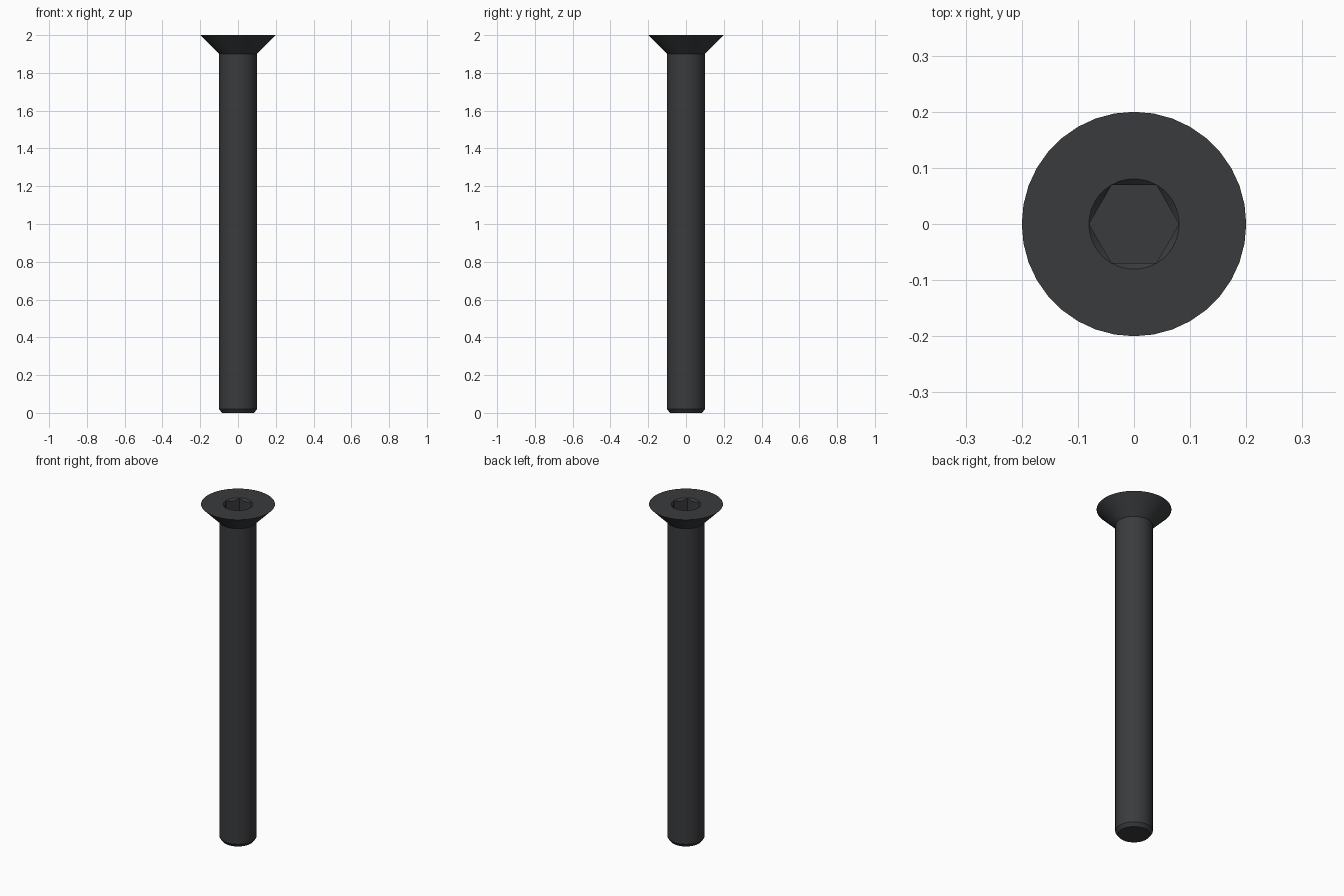
import bpy, bmesh
from math import pi, cos, sin, radians

if "Cube" in bpy.data.objects:
    bpy.data.objects.remove(bpy.data.objects["Cube"])

N = 36          # sides around the axis (multiple of 6, so socket corners land on vertices)
R_SOCKET = 0.08  # socket corner radius
DEPTH = 0.1     # socket depth


def hex_radius(a):
    # distance from axis to hexagon side at angle a, corners on +-x
    return R_SOCKET * cos(pi / 6) / cos((a % (pi / 3)) - pi / 6)


bm = bmesh.new()


def ring(radius, height):
    # radius and height are functions of the angle
    angles = [2 * pi * i / N for i in range(N)]
    return [bm.verts.new((radius(a) * cos(a), radius(a) * sin(a), height(a))) for a in angles]


def circle(r, z):
    return ring(lambda a: r, lambda a: z)


# outer profile: chamfered tip, shank, countersunk head, socket rim
rings = [circle(r, z) for r, z in
         [(0.085, 0), (0.1, 0.02), (0.1, 1.9), (0.2, 2.0), (R_SOCKET + 0.0005, 2.0)]]
# hex socket: chamfered mouth, then straight walls
rings.append(ring(hex_radius, lambda a: 1.9995 - (R_SOCKET - hex_radius(a))))
rings.append(ring(hex_radius, lambda a: 2.0 - DEPTH))

for lo, hi in zip(rings, rings[1:]):
    for i in range(N):
        j = (i + 1) % N
        bm.faces.new((lo[i], lo[j], hi[j], hi[i]))
bm.faces.new(rings[0][::-1])   # tip
bm.faces.new(rings[-1])        # socket floor

mesh = bpy.data.meshes.new("countersunk_screw")
bm.to_mesh(mesh)
bm.free()
screw = bpy.data.objects.new("countersunk_screw", mesh)
bpy.context.collection.objects.link(screw)

# dark steel
mat = bpy.data.materials.new("dark_steel")
mat.diffuse_color = (0.042, 0.044, 0.047, 1)
mat.use_nodes = True
mat.node_tree.nodes["Principled BSDF"].inputs["Base Color"].default_value = mat.diffuse_color
mesh.materials.append(mat)

bpy.context.view_layer.objects.active = screw
screw.select_set(True)
bpy.ops.object.shade_smooth_by_angle(angle=radians(30))
